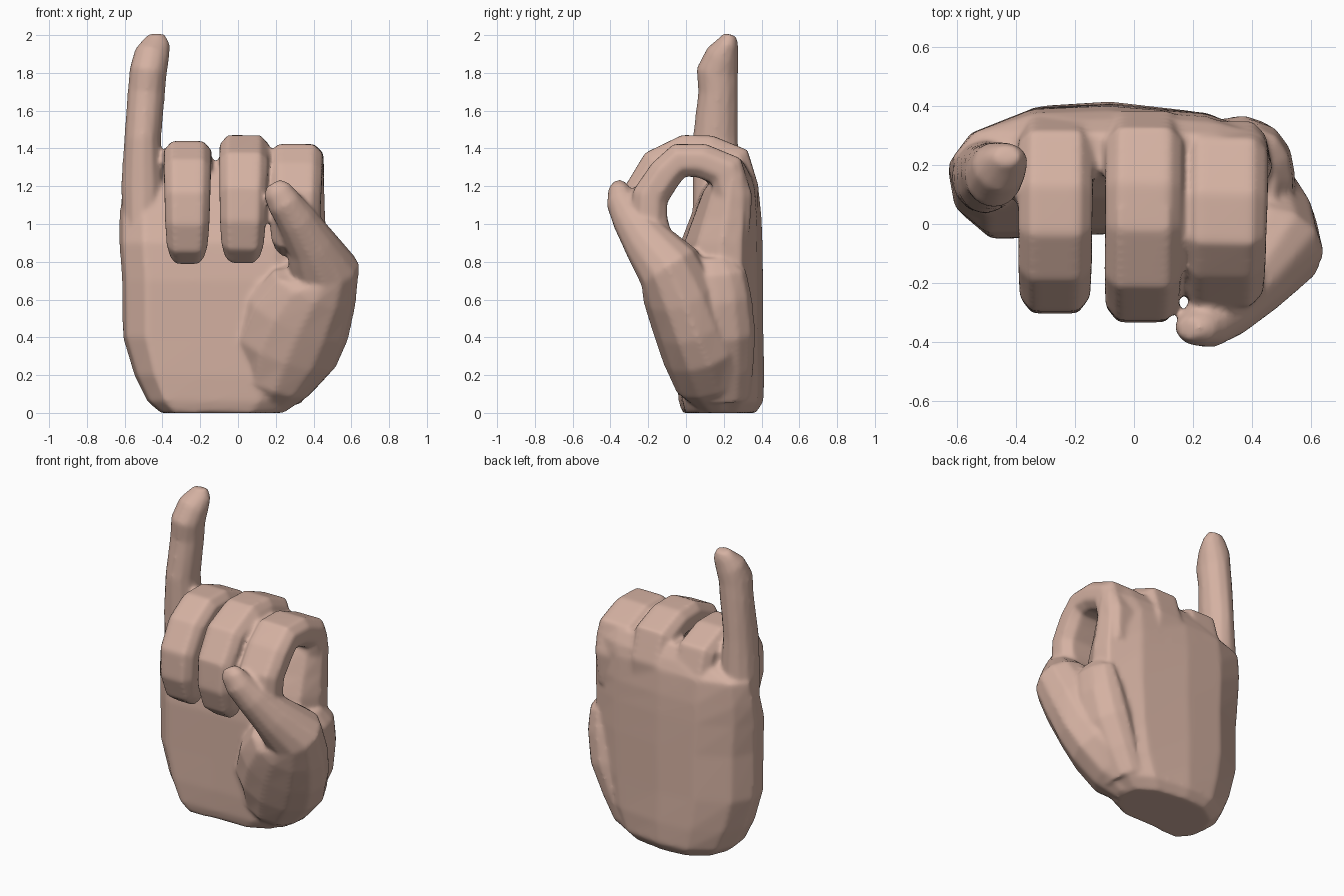
import bpy, bmesh, math
from mathutils import Vector

if "Cube" in bpy.data.objects:
    bpy.data.objects.remove(bpy.data.objects["Cube"])

skin = bpy.data.materials.new("skin")
skin.diffuse_color = (0.66, 0.44, 0.36, 1)
skin.use_nodes = True
skin.node_tree.nodes["Principled BSDF"].inputs["Base Color"].default_value = skin.diffuse_color

OCT = [(1, -.45), (1, .45), (.66, 1), (-.66, 1), (-1, .45), (-1, -.45), (-.66, -1), (.66, -1)]
ROUND = [(math.cos(i * math.pi / 6), math.sin(i * math.pi / 6)) for i in range(12)]


def loft(name, rings):
    """Skin a list of equal-length point rings and cap both ends."""
    bm = bmesh.new()
    vr = [[bm.verts.new(p) for p in r] for r in rings]
    n = len(vr[0])
    for a, b in zip(vr, vr[1:]):
        for i in range(n):
            bm.faces.new((a[i], a[(i + 1) % n], b[(i + 1) % n], b[i]))
    bm.faces.new(vr[0][::-1])
    bm.faces.new(vr[-1])
    bmesh.ops.recalc_face_normals(bm, faces=bm.faces)
    me = bpy.data.meshes.new(name)
    bm.to_mesh(me)
    bm.free()
    me.materials.append(skin)
    ob = bpy.data.objects.new(name, me)
    bpy.context.collection.objects.link(ob)
    return ob


def sweep(name, stations, section):
    """Stations are (x, y, z, half width, half depth) along the limb."""
    pts = [Vector(s[:3]) for s in stations]
    rings = []
    for i, s in enumerate(stations):
        t = (pts[min(i + 1, len(pts) - 1)] - pts[max(i - 1, 0)]).normalized()
        u = Vector((1, 0, 0))
        u = (u - t * u.dot(t)).normalized()
        v = t.cross(u)
        rings.append([pts[i] + u * a * s[3] + v * b * s[4] for a, b in section])
    return loft(name, rings)


# palm: one outline scaled to the extents at each height
outline = [(0, .48), (.02, .2), (.12, 0), (.42, .03), (.75, .05), (.94, .2), (1, .5),
           (.98, .75), (.8, .93), (.5, 1), (.26, .97), (.07, .76)]
levels = [(0, -.41, .23, -.02, .37), (.06, -.48, .31, -.04, .41), (.2, -.55, .39, -.05, .415),
          (.4, -.61, .44, -.05, .41), (.7, -.615, .465, -.05, .408), (.9, -.63, .47, -.03, .405),
          (1.03, -.63, .465, .02, .40), (1.18, -.615, .46, .08, .385),
          (1.25, -.42, .455, .14, .36), (1.33, -.36, .44, .18, .31)]
palm = loft("palm", [[(x0 + u * (x1 - x0), y0 + v * (y1 - y0), z) for u, v in outline]
                     for z, x0, x1, y0, y1 in levels])
parts = [palm]

# curled fingers: shared (y, z, width scale, half depth) path
curl = [(.27, 1.0, .85, .10), (.285, 1.19, .96, .10), (.25, 1.325, 1, .10), (.12, 1.38, 1, .09),
        (0, 1.383, .98, .09), (-.13, 1.31, .98, .09), (-.21, 1.17, .95, .095),
        (-.215, 1.03, .92, .095), (-.18, .915, .85, .09), (-.125, .865, .72, .075), (-.075, .845, .45, .04)]
for name, x_root, x_tip, hw, y_back, y_front, dz, lift in [
        ("ring_finger", -.265, -.27, .127, -.01, .005, -.03, .02),
        ("middle_finger", .04, .02, .132, .0, -.025, .0, -.015),
        ("index_finger", .315, .295, .144, -.035, .02, -.045, .1)]:
    n = len(curl) - 1
    parts.append(sweep(name, [
        (x_root + (x_tip - x_root) * i / n, y + (y_front if y < 0 else y_back),
         z + dz + lift * max(0, (i - 5) / 5), hw * w, d)
        for i, (y, z, w, d) in enumerate(curl)], OCT))

# raised little finger
parts.append(sweep("little_finger", [
    (-.51, .16, .95, .10, .13), (-.505, .16, 1.2, .115, .125),
    (-.505, .155, 1.45, .098, .121), (-.485, .17, 1.7, .1, .106),
    (-.475, .165, 1.81, .1, .112), (-.455, .195, 1.9, .095, .09),
    (-.43, .225, 1.965, .072, .055), (-.43, .235, 2.003, .045, .035)], ROUND))

# thumb with its fleshy base
parts.append(sweep("thumb", [
    (.14, .18, .05, .12, .12), (.19, .15, .17, .21, .21), (.25, .09, .34, .29, .225),
    (.32, .02, .5, .29, .21), (.405, -.04, .66, .24, .2), (.455, -.09, .77, .19, .175),
    (.385, -.2, .9, .132, .135), (.305, -.29, 1.03, .107, .105),
    (.24, -.34, 1.12, .092, .085), (.205, -.355, 1.18, .078, .06),
    (.185, -.355, 1.215, .045, .035)], ROUND))

# web of flesh joining the thumb to the back of the palm
parts.append(sweep("thumb_web", [
    (.24, .2, .08, .10, .14), (.30, .19, .24, .13, .17), (.37, .18, .42, .15, .19),
    (.41, .16, .6, .14, .19), (.43, .14, .74, .11, .18), (.43, .14, .82, .05, .1)], ROUND))

# fuse everything into one continuous skin
bpy.ops.object.select_all(action='DESELECT')
for ob in parts:
    ob.select_set(True)
bpy.context.view_layer.objects.active = palm
bpy.ops.object.join()
hand = palm
hand.name = "hand"
fuse = hand.modifiers.new("fuse", 'REMESH')
fuse.mode = 'VOXEL'
fuse.voxel_size = 0.013
soften = hand.modifiers.new("soften", 'SMOOTH')
soften.factor = 0.5
soften.iterations = 8
for m in ("fuse", "soften"):
    bpy.ops.object.modifier_apply(modifier=m)
bpy.ops.object.shade_smooth_by_angle(angle=math.radians(60))
